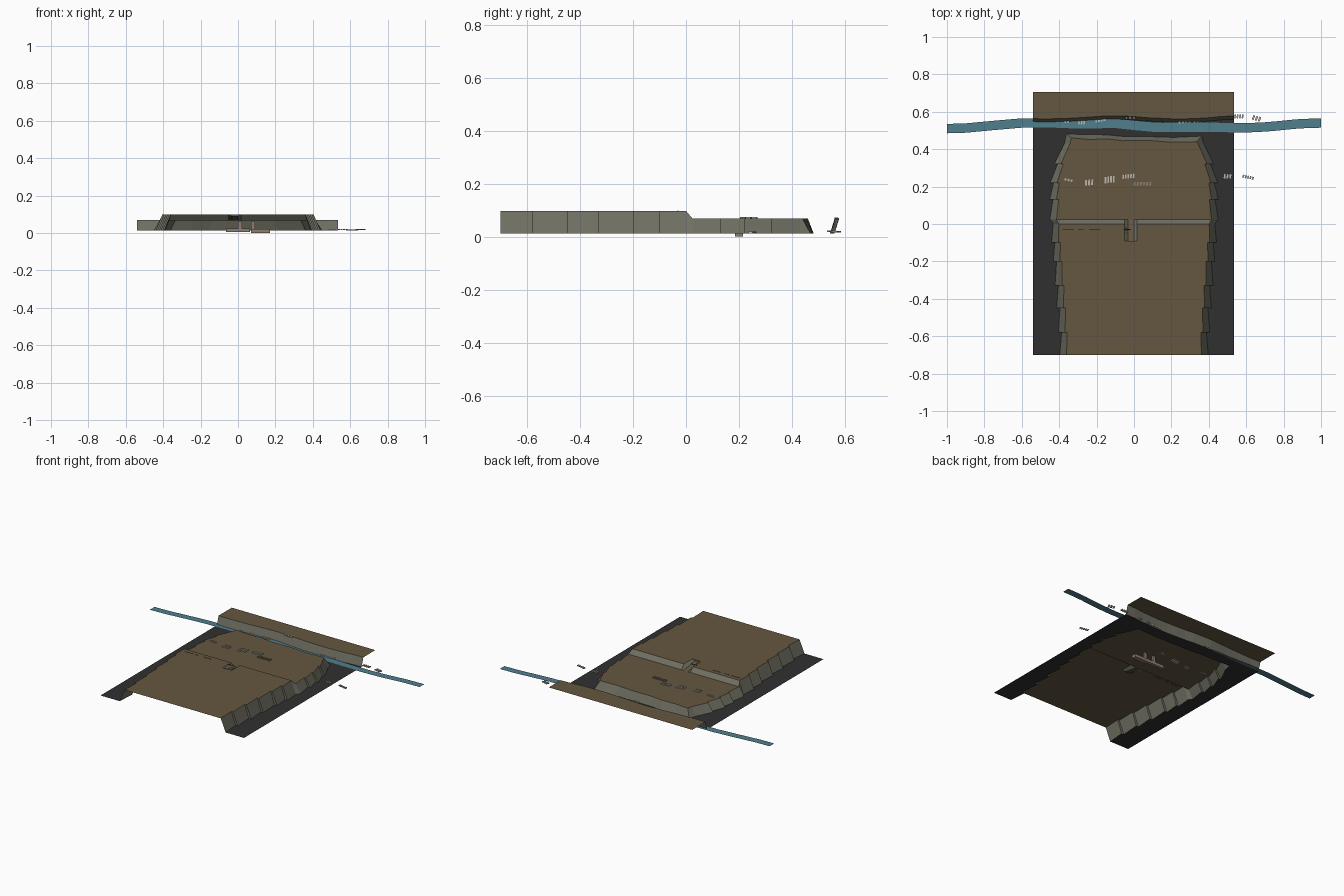
import bpy, bmesh, math, random
from mathutils import Matrix, Vector

if "Cube" in bpy.data.objects:
    bpy.data.objects.remove(bpy.data.objects["Cube"])
random.seed(4)


def material(name, rgb):
    m = bpy.data.materials.new(name)
    m.diffuse_color = (*rgb, 1)
    m.use_nodes = True
    m.node_tree.nodes["Principled BSDF"].inputs["Base Color"].default_value = m.diffuse_color
    return m


EARTH = material("brown earth", (0.13, 0.095, 0.05))
ROCK = material("grey cliff rock", (0.16, 0.16, 0.125))
BED = material("dark ground", (0.03, 0.03, 0.03))
WATER = material("river blue", (0.08, 0.21, 0.27))
STONE = material("pale stone", (0.50, 0.47, 0.42))
CLAY = material("dull clay", (0.27, 0.21, 0.165))
DARK = material("dark slot", (0.04, 0.035, 0.03))


def make(name, faces, mats):
    """faces: list of (points, material slot)"""
    bm = bmesh.new()
    for pts, slot in faces:
        f = bm.faces.new([bm.verts.new(p) for p in pts])
        f.material_index = slot
    bmesh.ops.remove_doubles(bm, verts=bm.verts, dist=0.0002)
    me = bpy.data.meshes.new(name)
    bm.to_mesh(me)
    bm.free()
    for m in mats:
        me.materials.append(m)
    ob = bpy.data.objects.new(name, me)
    bpy.context.collection.objects.link(ob)
    return ob


def lerp_table(table, t):
    for (a, u), (b, v) in zip(table, table[1:]):
        if t <= b:
            return u + (v - u) * (t - a) / (b - a)
    return table[-1][1]


HIGH, LOW, BASE = 0.098, 0.068, 0.012

# Cliff outline: half width of the top rim by y, foot lies further out
RIM = [(-0.7, 0.355), (-0.4, 0.375), (-0.2, 0.39), (0, 0.408), (0.2, 0.41), (0.32, 0.385), (0.43, 0.348)]


def side(sign):
    """Saw-toothed flank from front to back: list of (top, foot)."""
    out = []
    for teeth in ([-.7, -.58, -.45, -.33, -.2, -.1, 0], [.025, .13, .22, .32, .43]):
        for a, b in zip(teeth, teeth[1:]):
            for y, off in ((a, 0.006), (b, -0.006)):
                x = lerp_table(RIM, y) + off
                z = HIGH if y <= 0 else LOW
                foot = x + 0.033 + off * 0.5
                out.append(((sign * x, y, z), (sign * foot, y, BASE)))
    return out


right, left = side(1), side(-1)
back = []
for x, y, d in [(0.335, 0.44, .03), (0.2, 0.437, .026), (0.08, 0.447, .02), (-0.06, 0.445, .024),
                (-0.14, 0.455, .022), (-0.24, 0.452, .026), (-0.335, 0.46, .022)]:
    back.append(((x, y, LOW), (x * 1.08, y + d, BASE)))
rim = right + back + left[::-1]

# Plateau: cliff walls, two levels, sloped step and a ramp cut through it
faces = [([a[1], b[1], b[0], a[0]], 1) for a, b in zip(rim, rim[1:])
         if (Vector(a[0]) - Vector(b[0])).length > 0.001]
x0, x1, i0, i1, ye = -0.05, 0.016, -0.033, 0.0, -0.09
up_r = [t for t, f in right if t[1] <= 0]
up_l = [t for t, f in left if t[1] <= 0][::-1]
notch = [(x1, 0, HIGH), (x1, ye, HIGH), (x0, ye, HIGH), (x0, 0, HIGH)]
faces.append((up_r + notch + up_l, 0))
lo_r = [t for t, f in right if t[1] > 0]
lo_l = [t for t, f in left if t[1] > 0][::-1]
faces.append((lo_r + [t for t, f in back] + lo_l, 0))
ys = 0.025
faces += [
    ([lo_r[0], (x1, ys, LOW), (x1, 0, HIGH), up_r[-1]], 1),
    ([(x0, ys, LOW), lo_l[-1], up_l[0], (x0, 0, HIGH)], 1),
    ([(i0, ye, .09), (i1, ye, .09), (i1, ys, LOW), (i0, ys, LOW)], 0),
    ([(x1, ye, HIGH), (x1, 0, HIGH), (x1, ys, LOW), (i1, ys, LOW), (i1, ye, .09)], 1),
    ([(x0, ye, HIGH), (i0, ye, .09), (i0, ys, LOW), (x0, ys, LOW), (x0, 0, HIGH)], 1),
    ([(x0, ye, HIGH), (x1, ye, HIGH), (i1, ye, .09), (i0, ye, .09)], 1),
]
make("plateau", faces, [EARTH, ROCK])

# Far bank with a wavy cliff
XL, XR, YB = -0.54, 0.535, 0.705
edge = []
for i in range(17):
    x = XL + (XR - XL) * i / 16
    y = 0.57 + 0.007 * math.sin(x * 9 + 2.6) + random.uniform(-.002, .002)
    edge.append(((x, y, 0.07), (x, y - 0.018, BASE)))
faces = [([a[1], b[1], b[0], a[0]], 1) for a, b in zip(edge, edge[1:])]
faces.append(([t for t, f in edge] + [(XR, YB, 0.07), (XL, YB, 0.07)], 0))
make("far_bank", faces, [EARTH, ROCK])

# Valley floor wrapped around the foot of the plateau
feet = [f for t, f in rim]
ring = [(XR, -0.7, BASE)] + [f for t, f in edge][::-1] + [(XL, -0.7, BASE)] + feet[::-1]
make("valley_floor", [(ring, 0)], [BED])

# River ribbon
MID = [(-1, .51), (-.9, .513), (-.75, .527), (-.6, .54), (-.45, .541), (-.3, .535), (-.1, .538), (0, .527),
       (.12, .516), (.35, .518), (.6, .514), (.72, .52), (.88, .536), (1, .54)]
pts = [(-1 + i / 20, lerp_table(MID, -1 + i / 20)) for i in range(41)]
faces = [([(a, ya - .025, .017), (b, yb - .025, .017), (b, yb + .025, .017), (a, ya + .025, .017)], 0)
         for (a, ya), (b, yb) in zip(pts, pts[1:])]
make("river", faces, [WATER])


# Small stones laid in short rows
def blocks(name, boxes, mat):
    bm = bmesh.new()
    for (x, y, z), (sx, sy, sz), rot in boxes:
        m = Matrix.Translation((x, y, z)) @ Matrix.Rotation(rot, 4, 'Z') @ Matrix.Diagonal((sx, sy, sz, 1))
        bmesh.ops.create_cube(bm, size=1, matrix=m)
    me = bpy.data.meshes.new(name)
    bm.to_mesh(me)
    bm.free()
    me.materials.append(mat)
    bpy.context.collection.objects.link(bpy.data.objects.new(name, me))


def row(x, y, z, n, width, depth, rot):
    p = width / n
    return [((x + (i - (n - 1) / 2) * p * math.cos(rot), y + (i - (n - 1) / 2) * p * math.sin(rot), z),
             (p * 0.6, depth, 0.006), rot - 0.15) for i in range(n)]


stones = []
for args in [(-.35, .235, .071, 3, .05, .012, -.2), (-.24, .222, .071, 3, .05, .03, .1),
             (-.13, .237, .071, 4, .06, .035, .15), (-.03, .255, .071, 5, .07, .022, .1),
             (.5, .255, .016, 3, .045, .022, 0), (.61, .25, .016, 5, .065, .016, -.2)]:
    stones += row(*args)
blocks("plateau_stones", stones, STONE)

stones = []
for args in [(-.36, .547, .02, 2, .03, .01, .1), (-.28, .542, .02, 3, .04, .02, 0),
             (-.18, .552, .02, 4, .06, .012, .2), (-.02, .567, .07, 3, .06, .012, 0),
             (.27, .546, .02, 4, .07, .01, .1), (.34, .552, .02, 3, .05, .012, .2),
             (.42, .562, .02, 2, .03, .01, .1), (.56, .575, .018, 4, .055, .02, 0),
             (.655, .565, .018, 3, .05, .025, -.25)]:
    stones += row(*args)
blocks("river_stones", stones, STONE)

# Clay slab on the plateau, and the buried footing beneath the ramp
blocks("clay_slab", row(.045, .215, .071, 6, .1, .02, 0), CLAY)
blocks("buried_footing", [((.0, .2, .014), (.13, .02, .02), 0), ((.12, .2, .01), (.1, .03, .02), 0),
                          ((.01, .2, .04), (.022, .012, .05), 0), ((.08, .2, .04), (.022, .012, .05), 0)], CLAY)

# Dark slots just in front of the step
blocks("slot_marks", [((x, -.03, HIGH), (w, .005, .002), 0)
                      for x, w in [(-.35, .06), (-.285, .03), (-.21, .06), (-.04, .04)]], DARK)
